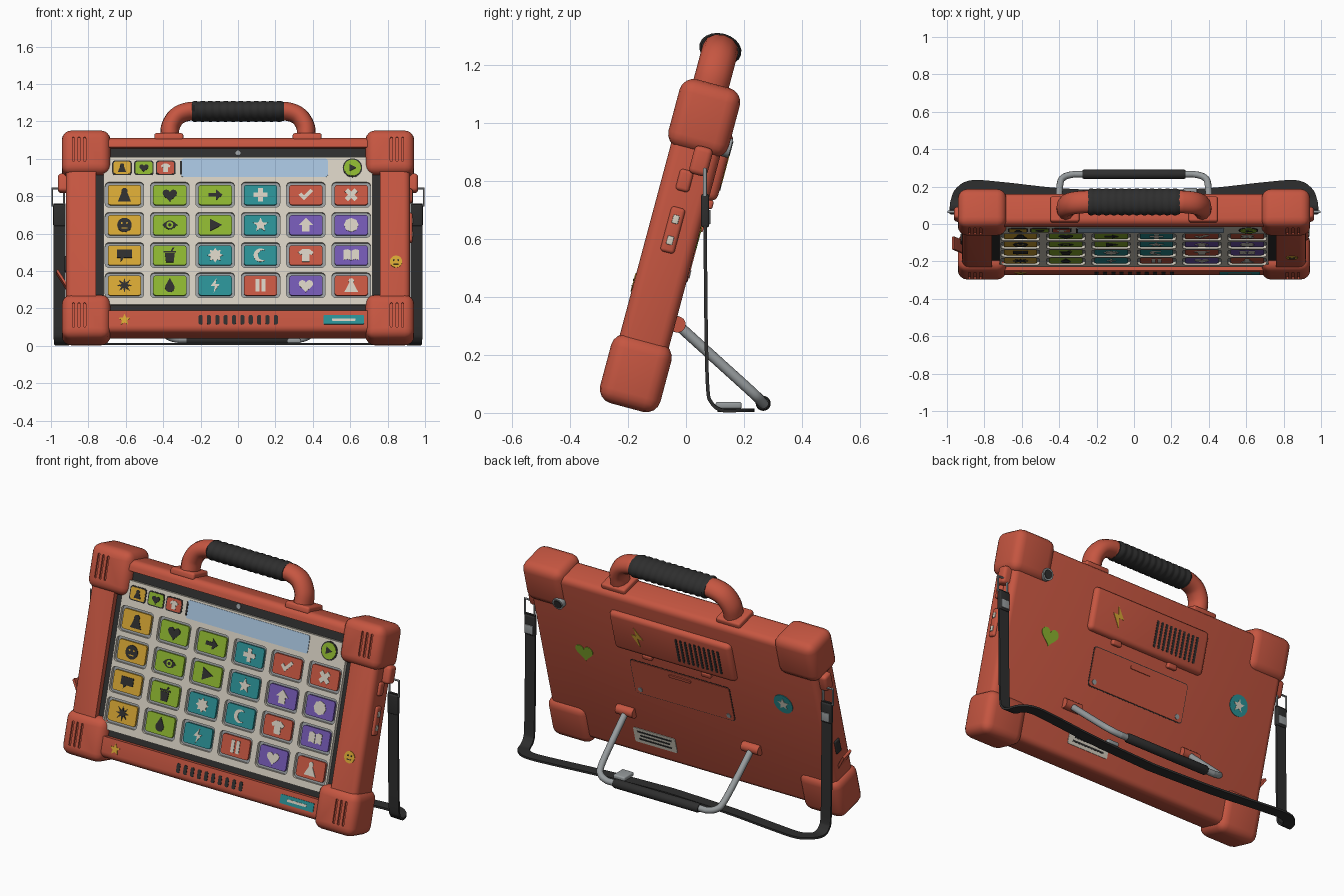
import bpy, bmesh, math
from math import sin, cos, pi, radians
from mathutils import Matrix, Vector

if "Cube" in bpy.data.objects:
    bpy.data.objects.remove(bpy.data.objects["Cube"])

# Device frame: x right, y = depth (back positive), z up the tilted body
DEV = Matrix.Rotation(radians(-15), 4, 'X') @ Matrix.Translation((0, -0.2, 0))
WORLD = Matrix.Identity(4)

def material(name, rgb):
    m = bpy.data.materials.new(name)
    lin = [((c / 255 + 0.055) / 1.055) ** 2.4 for c in rgb]
    m.diffuse_color = (*lin, 1)
    m.use_nodes = True
    m.node_tree.nodes["Principled BSDF"].inputs["Base Color"].default_value = m.diffuse_color
    return m

MAT = {n: material(n, c) for n, c in {
    'red': (198, 86, 65), 'black': (46, 46, 46), 'grey': (150, 155, 157), 'beige': (212, 206, 192),
    'yellow': (214, 166, 52), 'green': (140, 180, 48), 'teal': (42, 143, 148),
    'purple': (115, 88, 178), 'blue': (164, 192, 218)}.items()}

def add(name, bm, mat, M=DEV):
    bmesh.ops.recalc_face_normals(bm, faces=bm.faces)
    me = bpy.data.meshes.new(name)
    bm.to_mesh(me)
    bm.free()
    me.materials.append(MAT[mat])
    ob = bpy.data.objects.new(name, me)
    bpy.context.collection.objects.link(ob)
    ob.matrix_world = M
    return ob

def loft(bm, rings):
    vs = [[bm.verts.new(p) for p in r] for r in rings]
    n = len(vs[0])
    for a, b in zip(vs, vs[1:]):
        for i in range(n):
            bm.faces.new((a[i], a[(i + 1) % n], b[(i + 1) % n], b[i]))
    bm.faces.new(vs[0])
    bm.faces.new(vs[-1])

def prism(name, polys, mat, d0, d1):
    bm = bmesh.new()
    for p in polys:
        loft(bm, [[(x, d, z) for x, z in p] for d in (d0, d1)])
    return add(name, bm, mat)

def boxes(name, items, bevel, mat, M=DEV):
    bm = bmesh.new()
    for c, s in items:
        vs = bmesh.ops.create_cube(bm, size=1)['verts']
        for v in vs:
            v.co = Vector(c) + v.co * Vector(s)
        edges = list({e for v in vs for e in v.link_edges})
        bmesh.ops.bevel(bm, geom=edges, offset=bevel, segments=4, profile=0.5, affect='EDGES')
    return add(name, bm, mat, M)

def cut(ob, cutter):
    m = ob.modifiers.new('cut', 'BOOLEAN')
    m.object, m.operation, m.solver = cutter, 'DIFFERENCE', 'EXACT'
    bpy.context.view_layer.update()
    me = bpy.data.meshes.new_from_object(ob.evaluated_get(bpy.context.evaluated_depsgraph_get()))
    ob.modifiers.clear()
    ob.data = me
    bpy.data.objects.remove(cutter)

def smooth(pts, n=6):
    p = [Vector(q) for q in pts]
    p = [p[0]] + p + [p[-1]]
    out = []
    for a, b, c, d in zip(p, p[1:], p[2:], p[3:]):
        for k in range(n):
            t = k / n
            out.append(0.5 * (2 * b + (c - a) * t + (2 * a - 5 * b + 4 * c - d) * t * t + (3 * b - a - 3 * c + d) * t ** 3))
    return out + [p[-1]]

def tube(name, pts, r, mat, M, closed=False):
    cu = bpy.data.curves.new(name, 'CURVE')
    cu.dimensions, cu.bevel_depth, cu.bevel_resolution, cu.use_fill_caps = '3D', r, 4, True
    sp = cu.splines.new('POLY')
    sp.points.add(len(pts) - 1)
    for q, p in zip(sp.points, pts):
        q.co = (*p, 1)
    sp.use_cyclic_u = closed
    tmp = bpy.data.objects.new('tmp', cu)
    bpy.context.collection.objects.link(tmp)
    bpy.context.view_layer.update()
    me = bpy.data.meshes.new_from_object(tmp.evaluated_get(bpy.context.evaluated_depsgraph_get()))
    bpy.data.objects.remove(tmp)
    me.materials.clear()
    me.materials.append(MAT[mat])
    ob = bpy.data.objects.new(name, me)
    bpy.context.collection.objects.link(ob)
    ob.matrix_world = M

# 2D shapes
def circ(cx, cy, r, n=20, ry=None):
    return [(cx + r * cos(2 * pi * i / n), cy + (ry or r) * sin(2 * pi * i / n)) for i in range(n)]

def rect(cx, cy, w, h, r=0.0):
    if not r:
        return [(cx - w/2, cy - h/2), (cx + w/2, cy - h/2), (cx + w/2, cy + h/2), (cx - w/2, cy + h/2)]
    return [(cx + sx * (w/2 - r) + r * cos(a0 + k * pi / 8), cy + sy * (h/2 - r) + r * sin(a0 + k * pi / 8))
            for sx, sy, a0 in ((1, 1, 0), (-1, 1, pi/2), (-1, -1, pi), (1, -1, 1.5 * pi)) for k in range(5)]

def star(n, r0=1.0, r1=0.45):
    return [((r1 if i % 2 else r0) * sin(pi * i / n), (r1 if i % 2 else r0) * cos(pi * i / n)) for i in range(2 * n)]

def place(polys, cx, cy, s):
    return [[(cx + x * s, cy + y * s) for x, y in p] for p in polys]

TAU = [2 * pi * i / 28 for i in range(28)]
heart = [[(16 * sin(t)**3 / 17, (13*cos(t) - 5*cos(2*t) - 2*cos(3*t) - cos(4*t)) / 17) for t in TAU]]
person = [circ(0, .5, .42), [(-.85, -.9), (.85, -.9), (.4, .25), (-.4, .25)]]
arrow = [[(-.9, -.25), (.1, -.25), (.1, -.75), (.95, 0), (.1, .75), (.1, .25), (-.9, .25)]]
plus = [rect(0, 0, 1.8, .6), rect(0, 0, .6, 1.8)]
check = [[(-.95, 0), (-.6, .3), (-.25, -.1), (.6, .8), (.95, .5), (-.25, -.75)]]
cross = [[((x - y) * .72, (x + y) * .72) for x, y in p] for p in plus]
eye = [[(x / 14 - 1, .6 * sin(pi * x / 28)) for x in range(28)] + [(1 - x / 14, -.6 * sin(pi * x / 28)) for x in range(28)]]
play = [[(-.7, -.85), (.9, 0), (-.7, .85)]]
house = [[(-.5, -.9), (.5, -.9), (.5, 0), (.95, 0), (0, .95), (-.95, 0), (-.5, 0)]]
bubble = [[(-.95, .75), (.95, .75), (.95, -.35), (-.05, -.35), (-.5, -.85), (-.5, -.35), (-.95, -.35)]]
cup = [[(-.5, -.95), (.5, -.95), (.65, .3), (-.65, .3)], rect(0, .47, 1.6, .22), [(.1, .5), (.3, .5), (.6, 1), (.35, 1)]]
moon = [[(.9 * cos(a), .9 * sin(a)) for a in (radians(50 + 13 * i) for i in range(21))] +
        [(.35 + .68 * cos(a), .68 * sin(a)) for a in (radians(290 - 11 * i) for i in range(21))]]
shirt = [[(-.4, .85), (.4, .85), (1, .4), (.75, 0), (.5, .15), (.5, -.9), (-.5, -.9), (-.5, .15), (-.75, 0), (-1, .4)]]
book = [[(-1, .7), (-.5, .8), (-.05, .6), (-.05, -.7), (-.5, -.55), (-1, -.65)],
        [(1, .7), (.5, .8), (.05, .6), (.05, -.7), (.5, -.55), (1, -.65)]]
drop = [[(0, 1)] + [(.62 * cos(a), -.3 + .62 * sin(a)) for a in (radians(150 + 12 * i) for i in range(21))]]
bolt = [[(.2, 1), (-.6, -.1), (-.05, -.1), (-.2, -1), (.6, .2), (.05, .2)]]
pause = [rect(-.4, 0, .5, 1.7), rect(.4, 0, .5, 1.7)]
dress = [circ(0, .6, .35), [(-.9, -.9), (.9, -.9), (.25, .35), (-.25, .35)]]
face = [circ(0, 0, .95)]

# Body with a screen recess
body = boxes('body_shell', [((0, -.0025, .54), (1.84, .175, 1.08))], .035, 'red')
cut(body, prism('cutter', [rect(0, .57, 1.52, .905, .03)], 'red', -.2, -.05))

# Corner bumpers with grip grooves
bump = boxes('corner_bumpers', [((sx * .812, -.0025, z), (.26, .215, .245)) for sx in (-1, 1) for z in (.0875, .9975)], .05, 'red')
cut(bump, prism('cutter', [rect(sx * x, z, .012, .135, .005) for sx in (-1, 1) for x in (.82, .85, .88) for z in (.088, 1.005)],
                'red', -.2, -.1))

# Screen bezel, key floor and key guard
prism('screen_bezel', [rect(0, .57, 1.53, .915, .02)], 'black', -.058, -.045)
prism('camera_dot', [circ(0, .997, .013)], 'grey', -.062, -.05)
prism('key_floor', [rect(0, .5, 1.42, .66)], 'grey', -.061, -.05)
COLS = [-.607 + .2425 * i for i in range(6)]
ROWS = [.762 - .167 * i for i in range(4)]
guard = prism('key_guard', [rect(0, .562, 1.44, .818, .025)], 'beige', -.078, -.056)
cut(guard, prism('cutter', [rect(x, z, .206, .138, .02) for x in COLS for z in ROWS], 'beige', -.2, -.0605))

# Key caps and their symbols
KEYS = ['yellow person', 'green heart', 'green arrow', 'teal plus', 'red check', 'red cross',
        'yellow face', 'green eye', 'green play', 'teal star', 'purple house', 'purple octagon',
        'yellow bubble', 'green cup', 'teal sun', 'teal moon', 'red shirt', 'purple book',
        'yellow spark', 'green drop', 'teal bolt', 'red pause', 'purple heart', 'red dress']
ICON = dict(person=person, heart=heart, arrow=arrow, plus=plus, check=check, cross=cross, face=face, eye=eye,
            play=play, star=[star(5)], house=house, octagon=[circ(0, 0, .95, 8)], bubble=bubble, cup=cup,
            sun=[star(8, 1, .65)], moon=moon, shirt=shirt, book=book, spark=[star(8, 1, .4)], drop=drop,
            bolt=bolt, pause=pause, dress=dress)
for i, key in enumerate(KEYS):
    col, sym = key.split()
    x, z = COLS[i % 6], ROWS[i // 6]
    prism('key_cap', [rect(x, z, .178, .11, .015)], col, -.073, -.055)
    prism('key_symbol_' + sym, place(ICON[sym], x, z, .041), 'black' if col in ('yellow', 'green') else 'beige', -.076, -.07)
    if sym == 'face':
        prism('face_eyes', place([circ(-.35, .25, .13, 10), circ(.35, .25, .13, 10), rect(0, -.4, .8, .14)], x, z, .041), col, -.077, -.07)
    if sym == 'eye':
        prism('eye_iris', place([circ(0, 0, .45)], x, z, .041), col, -.0765, -.07)
        prism('eye_pupil', place([circ(0, 0, .22)], x, z, .041), 'black', -.077, -.07)

# Message bar row
HZ = .91
prism('message_bar', [rect(.088, HZ, .785, .1, .012)], 'blue', -.081, -.07)
prism('message_cursor', [rect(-.304, HZ, .01, .075)], 'black', -.083, -.07)
for x, col, sym in ((-.62, 'yellow', person), (-.503, 'green', heart), (-.387, 'red', shirt)):
    prism('message_tile_edge', [rect(x, HZ, .105, .08, .015)], 'black', -.080, -.07)
    prism('message_tile', [rect(x, HZ, .092, .067, .012)], col, -.082, -.07)
    prism('message_symbol', place(sym, x, HZ, .026), 'beige' if col == 'red' else 'black', -.084, -.07)
prism('speak_button_rim', [circ(.612, HZ, .052, 28)], 'black', -.081, -.07)
prism('speak_button', [circ(.612, HZ, .045, 28)], 'green', -.084, -.07)
prism('speak_symbol', place(play, .612, HZ, .024), 'black', -.086, -.07)

# Front rail details
prism('front_speaker_slots', [rect(-.2 + .0447 * i, .066, .022, .052, .009) for i in range(10)], 'black', -.092, -.08)
prism('front_badge', [rect(.565, .066, .215, .05, .004)], 'teal', -.093, -.08)
prism('front_badge_bar', [rect(.565, .066, .125, .014, .004)], 'beige', -.095, -.08)
prism('star_sticker', place([star(5)], -.607, .066, .033), 'yellow', -.093, -.08)
prism('smile_sticker', [circ(.845, .388, .033)], 'yellow', -.093, -.08)
prism('smile_features', place([circ(-.35, .25, .14, 10), circ(.35, .25, .14, 10), rect(0, -.4, .8, .14)], .845, .388, .033), 'black', -.095, -.08)

# Side controls, port and port flap
boxes('side_buttons_base', [((.918, -.007, .597), (.03, .05, .16)), ((.918, -.012, .772), (.03, .048, .075))], .012, 'red')
boxes('side_button_marks', [((.933, -.007, z), (.008, .022, .03)) for z in (.56, .635)], .003, 'beige')
boxes('side_port', [((-.918, .01, .4), (.02, .045, .085))], .008, 'black')
prism('port_flap', [[(-.91, .25), (-.91, .275), (-.962, .36), (-.972, .35)]], 'red', -.035, .035)

# Carry handle
ends = [(.365, 0, 1.04), (.365, 0, 1.1), (.36, 0, 1.16), (.325, 0, 1.215), (.265, 0, 1.24), (.2, 0, 1.241)]
path = smooth(ends + [(-x, y, z) for x, y, z in reversed(ends)])
tube('handle_tube', path, .05, 'red', DEV @ Matrix.Translation((0, -.01, 0)) @ Matrix.Diagonal((1, 1.25, 1, 1)))
boxes('handle_mounts', [((s * .37, -.01, 1.085), (.155, .14, .04)) for s in (-1, 1)], .012, 'red')
bm = bmesh.new()
rings = []
for i in range(49):
    x, r = -.245 + .49 * i / 48, (.9 if i in (0, 48) else 1 if i % 4 in (1, 2) else .94)
    rings.append([(x, -.01 + y, 1.241 + z) for y, z in circ(0, 0, .074 * r, 20, .055 * r)])
loft(bm, rings)
add('handle_grip', bm, 'black')

# Back battery pack, hatch, label, lens and stickers
boxes('back_pack', [((0, .085, .85), (.78, .056, .245))], .026, 'red')
prism('pack_slots', [rect(-.04 - .03 * i, .845, .014, .15, .006) for i in range(10)], 'black', .1, .1155)
prism('bolt_sticker', place(bolt, .22, .85, .062), 'yellow', .1, .1155)
boxes('pack_latches', [((s * .19, .09, .715), (.06, .03, .03)) for s in (-1, 1)], .008, 'red')
prism('hatch_seam', [rect(0, .547, .646, .226, .02)], 'black', .07, .0858)
prism('hatch_cover', [rect(0, .547, .636, .216, .016)], 'red', .07, .0885)
prism('hatch_pull', [rect(0, .625, .14, .018, .006)], 'red', .07, .094)
prism('hatch_screws', [circ(s * .285, .465, .014) for s in (-1, 1)], 'grey', .07, .0915)
prism('back_label', [rect(.25, .135, .27, .095, .008)], 'beige', .07, .088)
prism('label_lines', [rect(.25, z, w, .01) for z, w in ((.16, .22), (.136, .19), (.112, .21))], 'black', .07, .0895)
prism('heart_sticker', place(heart, .62, .61, .06), 'green', .07, .088)
prism('round_sticker', [circ(-.67, .66, .06, 28)], 'teal', .07, .088)
prism('round_sticker_star', place([star(5)], -.67, .66, .038), 'beige', .07, .0895)
prism('rear_lens_ring', [circ(.72, .92, .034, 24)], 'grey', .07, .113)
prism('rear_lens', [circ(.72, .92, .025, 24)], 'black', .07, .116)

# Kickstand
for s in (-1, 1):
    bm = bmesh.new()
    loft(bm, [[(s * .405 + dx, .093 + y, .287 + z) for y, z in circ(0, 0, .028)] for dx in (-.055, .055)])
    add('stand_hinge', bm, 'red')
    boxes('stand_hinge_foot', [((s * .405, .078, .287), (.1, .04, .056))], .006, 'red')
leg = [(.405, -.03, .305), (.402, .1, .187), (.395, .215, .083), (.375, .25, .05), (.325, .265, .034), (.25, .266, .033)]
tube('stand_bar', smooth(leg + [(-x, y, z) for x, y, z in reversed(leg)]), .018, 'grey', WORLD)
bm = bmesh.new()
loft(bm, [[(x, .266 + y, .033 + z) for y, z in circ(0, 0, r)] for x, r in ((-.275, .021), (-.265, .026), (.265, .026), (.275, .021))])
add('stand_grip', bm, 'black', WORLD)

# Shoulder strap: a ribbon with explicit width directions
centre = smooth([(.955, .066, .76), (.955, .068, .4), (.955, .074, .1), (.953, .088, .035), (.948, .125, .009), (.925, .172, .009),
                 (.86, .203, .009), (.7, .192, .009), (.4, .16, .009), (0, .14, .009)])
width = smooth([(1, 0, 0)] * 5 + [(.8, .6, 0), (.25, .97, 0), (-.06, 1, 0), (-.06, 1, 0), (0, 1, 0)])
rings = []
for i, (c, w) in enumerate(zip(centre, width)):
    tangent = centre[min(i + 1, len(centre) - 1)] - centre[max(i - 1, 0)]
    w = w.normalized() * .032
    n = tangent.cross(w).normalized() * .006
    rings.append([c + w + n, c - w + n, c - w - n, c + w - n])
other = [[Vector((-p.x, p.y, p.z)) for p in r] for r in reversed(rings[:-1])]
bm = bmesh.new()
loft(bm, rings + other)
add('strap', bm, 'black', WORLD)
boxes('strap_adjuster', [((.3, .147, .026), (.075, .09, .024))], .008, 'grey', WORLD)

# Strap lugs, rings and buckles on both sides
for s in (-1, 1):
    boxes('strap_lug', [((s * .925, .025, .852), (.075, .065, .1))], .018, 'red')
    tube('strap_ring', [(s * x, .065, z) for x, z in ((.93, .75), (.993, .75), (.993, .84), (.93, .84))], .007, 'grey', WORLD, True)
    boxes('strap_fold', [((s * .955, .066, .697), (.066, .028, .115))], .008, 'black', WORLD)
    boxes('strap_buckle', [((s * .955, .079, .675), (.05, .01, .05))], .003, 'grey', WORLD)

# Smooth shading with sharp edges kept
for ob in bpy.context.scene.objects:
    ob.select_set(True)
    bpy.context.view_layer.objects.active = ob
bpy.ops.object.shade_smooth_by_angle(angle=radians(32))
